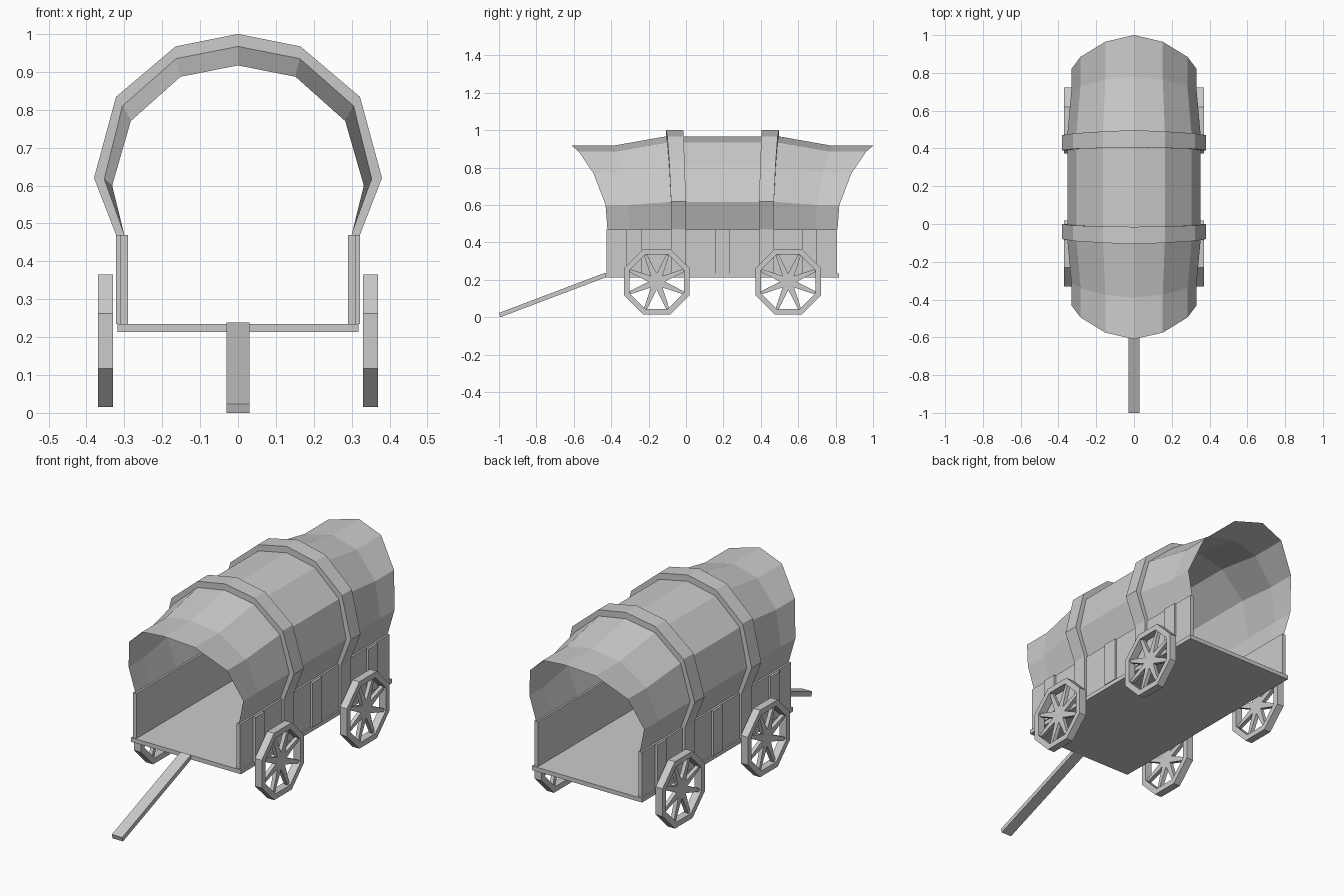
import bpy, bmesh, math
from mathutils import Vector, Matrix

if "Cube" in bpy.data.objects:
    bpy.data.objects.remove(bpy.data.objects["Cube"])

MID = 0.195  # the wagon body is symmetric about this y


def make(name, verts, faces):
    me = bpy.data.meshes.new(name)
    me.from_pydata([tuple(v) for v in verts], [], faces)
    bm = bmesh.new()
    bm.from_mesh(me)
    bmesh.ops.recalc_face_normals(bm, faces=bm.faces)
    bm.to_mesh(me)
    bm.free()
    ob = bpy.data.objects.new(name, me)
    bpy.context.collection.objects.link(ob)
    return ob


def loft(name, rings, closed=False, caps=False):
    n = len(rings[0])
    verts = [v for r in rings for v in r]
    faces = []
    for i in range(len(rings) - 1):
        for j in range(n if closed else n - 1):
            k = (j + 1) % n
            faces.append((i*n + j, i*n + k, (i+1)*n + k, (i+1)*n + j))
    if caps:
        faces += [tuple(range(n)), tuple(range((len(rings)-1)*n, len(rings)*n))]
    return make(name, verts, faces)


def box(name, x0, x1, y0, y1, z0, z1):
    return loft(name, [[(x0, y, z0), (x1, y, z0), (x1, y, z1), (x0, y, z1)]
                       for y in (y0, y1)], True, True)


def arch(half):
    """Mirror a right-hand half profile (bottom to top) into a full arch."""
    return half + [(-p[0], *p[1:]) for p in half[-2::-1]]


def flip(ring):
    return [(x, 2*MID - y, z) for x, y, z in ring]


# canvas cover: flared ends, lower stations, full-height middle
end_xz = [(.30, .47), (.332, .60), (.283, .77), (.152, .887), (0, .917)]
mid_xz = [(.30, .47), (.353, .617), (.305, .81), (.163, .935), (0, .967)]
end_y = [-.42, -.43, -.495, -.575, -.61]
station_y = [-.30, -.31, -.34, -.375, -.39]
hoop_y0 = [-.08, -.08, -.09, -.10, -.107]
hoop_y1 = [0, 0, -.008, -.012, -.015]


def ring(xz, ys):
    return arch([(x, y, z) for (x, z), y in zip(xz, ys)])


rings = [ring(end_xz, end_y), ring(end_xz, station_y),
         ring(mid_xz, hoop_y0), ring(mid_xz, hoop_y1)]
loft("canvas_cover", rings + [flip(r) for r in reversed(rings)])

# hoops over the cover, running down the sides as battens
outer_xz = [(.322, .235), (.322, .47), (.38, .62), (.322, .834), (.165, .967), (0, 1.0)]
inner_xz = [(.308, .235)] + mid_xz
y0s, y1s = hoop_y0[:1] + hoop_y0, hoop_y1[:1] + hoop_y1
corners = [ring(outer_xz, y0s), ring(outer_xz, y1s), ring(inner_xz, y1s), ring(inner_xz, y0s)]
sections = [list(c) for c in zip(*corners)]
loft("front_hoop", sections, True, True)
loft("rear_hoop", [flip(s) for s in sections], True, True)

# wagon bed
box("floor", -.318, .318, -.43, .818, .213, .235)
for s, side in ((-1, "left"), (1, "right")):
    box(side + "_side_panel", s*.29, s*.31, -.425, .808, .235, .47)
    for y in (-.278, MID, .658):
        box(side + "_batten", s*.308, s*.322, y - .039, y + .039, .235, .468)

# draw pole
loft("draw_pole", [[(x, y, z) for x, y, z in
                    ((-.03, ya, za), (.03, ya, za), (.03, yb, zb), (-.03, yb, zb))]
                   for ya, za, yb, zb in ((-.993, 0, -1.0, .023), (-.425, .215, -.432, .238))],
     True, True)


# wheels: octagonal rim, tapered spokes
def wheel(name, cx, cy, cz):
    c8 = math.cos(math.pi / 8)
    rim = []
    for k in range(8):
        a = math.radians(22.5 + 45*k)
        rim.append([(cx + dx, cy + r/c8*math.cos(a), cz + r/c8*math.sin(a))
                    for dx, r in ((-.02, .175), (.02, .175), (.02, .146), (-.02, .146))])
    loft(name + "_rim", rim + rim[:1], True)
    verts, faces = [], []
    for k in range(8):
        m = Matrix.Translation((cx, cy, cz)) @ Matrix.Rotation(math.radians(22.5 + 45*k), 4, 'X')
        b = len(verts)
        for r, w in ((0, .02), (.155, .008)):
            verts += [m @ Vector((dx, r, dz)) for dx, dz in
                      ((-.01, -w), (.01, -w), (.01, w), (-.01, w))]
        faces += [(b + j, b + (j+1) % 4, b + 4 + (j+1) % 4, b + 4 + j) for j in range(4)]
        faces += [(b, b+1, b+2, b+3), (b+4, b+5, b+6, b+7)]
    make(name + "_spokes", verts, faces)


for s, side in ((-1, "left"), (1, "right")):
    wheel("front_" + side + "_wheel", s*.35, -.157, .19)
    wheel("rear_" + side + "_wheel", s*.35, .547, .19)
